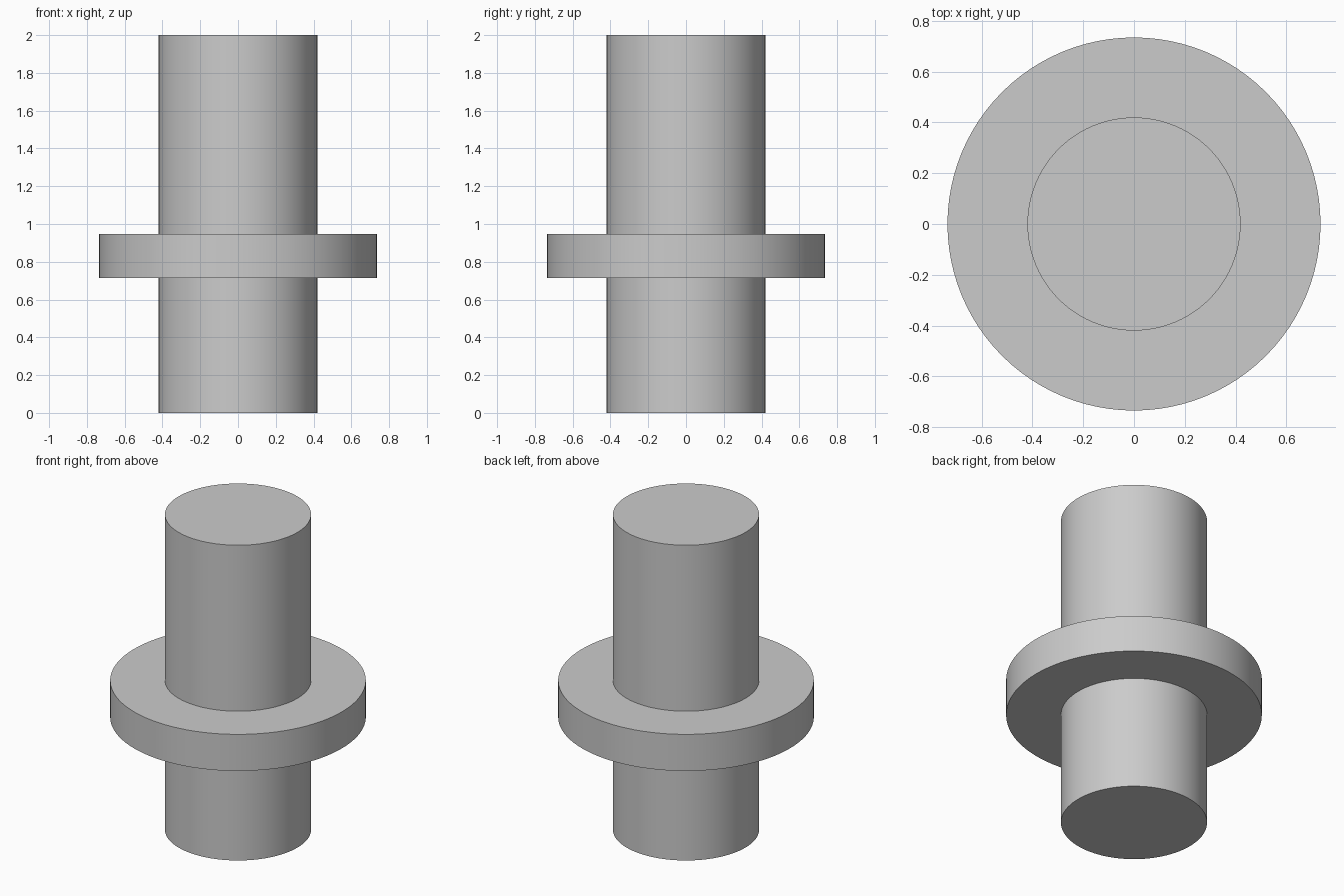
import bpy
import math

cube = bpy.data.objects.get("Cube")
if cube:
    bpy.data.objects.remove(cube, do_unlink=True)

# Plain grey metal
GREY = (0.6, 0.6, 0.6, 1.0)
metal = bpy.data.materials.new("grey metal")
metal.use_nodes = True
metal.diffuse_color = GREY
metal.node_tree.nodes["Principled BSDF"].inputs["Base Color"].default_value = GREY

SHAFT_RADIUS, FLANGE_RADIUS = 0.42, 0.735
FLANGE_BOTTOM, FLANGE_TOP, HEIGHT = 0.715, 0.947, 2.0

# Half profile of the shaft with its collar, from bottom centre to top centre
profile = [
    (0, 0), (SHAFT_RADIUS, 0),
    (SHAFT_RADIUS, FLANGE_BOTTOM), (FLANGE_RADIUS, FLANGE_BOTTOM),
    (FLANGE_RADIUS, FLANGE_TOP), (SHAFT_RADIUS, FLANGE_TOP),
    (SHAFT_RADIUS, HEIGHT), (0, HEIGHT),
]


def lathe(name, points, sides, material):
    """Turn a half profile around z into a closed solid."""
    rings = [p for p in points if p[0] > 0]
    verts = [(r * math.cos(math.tau * i / sides), r * math.sin(math.tau * i / sides), z)
             for r, z in rings for i in range(sides)]
    faces = [tuple(reversed(range(sides)))]
    for k in range(len(rings) - 1):
        a, b = k * sides, (k + 1) * sides
        for i in range(sides):
            j = (i + 1) % sides
            faces.append((a + i, a + j, b + j, b + i))
    faces.append(tuple(range(len(verts) - sides, len(verts))))
    mesh = bpy.data.meshes.new(name)
    mesh.from_pydata(verts, [], faces)
    mesh.materials.append(material)
    obj = bpy.data.objects.new(name, mesh)
    bpy.context.collection.objects.link(obj)
    return obj


shaft = lathe("flanged_shaft", profile, 96, metal)

# Smooth walls with crisp rims
bpy.ops.object.select_all(action="DESELECT")
shaft.select_set(True)
bpy.context.view_layer.objects.active = shaft
bpy.ops.object.shade_smooth_by_angle(angle=math.radians(30))
